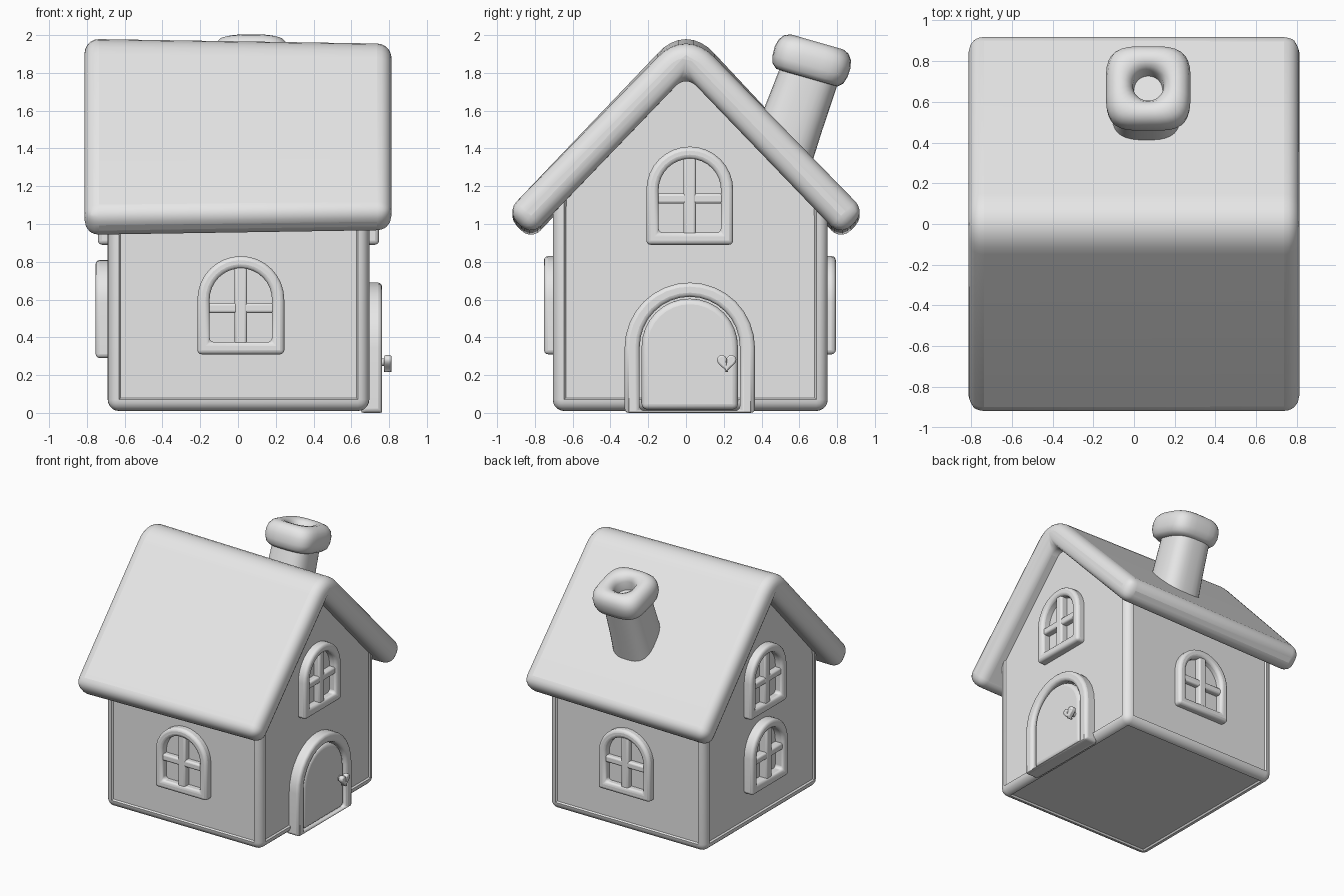
import bpy, bmesh, math
from mathutils import Matrix, Vector

if "Cube" in bpy.data.objects:
    bpy.data.objects.remove(bpy.data.objects["Cube"])

clay = bpy.data.materials.new("clay_grey")
clay.diffuse_color = (0.8, 0.8, 0.8, 1)
clay.use_nodes = True
clay.node_tree.nodes["Principled BSDF"].inputs["Base Color"].default_value = clay.diffuse_color


def finish(name, bm, bevel=0.0, segments=4, limit=35, smooth=40):
    """Turn a bmesh into a smooth-shaded object with rounded edges."""
    bmesh.ops.recalc_face_normals(bm, faces=bm.faces)
    me = bpy.data.meshes.new(name)
    bm.to_mesh(me)
    bm.free()
    me.materials.append(clay)
    ob = bpy.data.objects.new(name, me)
    bpy.context.collection.objects.link(ob)
    if bevel:
        mod = ob.modifiers.new("round", 'BEVEL')
        mod.width = bevel
        mod.segments = segments
        mod.limit_method = 'ANGLE'
        mod.angle_limit = math.radians(limit)
        mod.use_clamp_overlap = False
    bpy.ops.object.select_all(action='DESELECT')
    ob.select_set(True)
    bpy.context.view_layer.objects.active = ob
    bpy.ops.object.shade_smooth_by_angle(angle=math.radians(smooth))
    return ob


def prism(pts, w0, w1, hole=None):
    """Extrude a (u, v) outline from w0 to w1, with an optional matching hole."""
    bm = bmesh.new()
    loops = [[[bm.verts.new((u, v, w)) for u, v in p] for w in (w0, w1)]
             for p in ([pts, hole] if hole else [pts])]
    n = len(pts)
    for lo, hi in loops:
        for i in range(n):
            j = (i + 1) % n
            bm.faces.new((lo[i], lo[j], hi[j], hi[i]))
    for k in (0, 1):
        if hole:
            a, b = loops[0][k], loops[1][k]
            for i in range(n):
                j = (i + 1) % n
                bm.faces.new((a[i], a[j], b[j], b[i]))
        else:
            bm.faces.new(loops[0][k])
    return bm


def loft(rings, n=32):
    """Stack rounded-square rings given as (radius, height, squareness)."""
    bm = bmesh.new()
    rows = []
    for r, z, e in rings:
        row = []
        for i in range(n):
            t = 2 * math.pi * (i + 0.5) / n
            c, s = math.cos(t), math.sin(t)
            row.append(bm.verts.new((r * math.copysign(abs(c) ** e, c),
                                     r * math.copysign(abs(s) ** e, s), z)))
        rows.append(row)
    for a, b in zip(rows, rows[1:]):
        for i in range(n):
            j = (i + 1) % n
            bm.faces.new((a[i], a[j], b[j], b[i]))
    bm.faces.new(rows[0])
    bm.faces.new(rows[-1])
    return bm


def arch(width, bottom, spring, n=16):
    """Outline with a flat sill and a half-round top."""
    r = width / 2
    return [(-r, bottom), (r, bottom)] + [
        (r * math.cos(math.pi * i / n), spring + r * math.sin(math.pi * i / n))
        for i in range(n + 1)]


def on_wall(x, y, z, turn):
    """Frame with u to the right, v up and w pointing out of a wall."""
    return (Matrix.Translation((x, y, z)) @ Matrix.Rotation(math.radians(turn), 4, 'Z')
            @ Matrix.Rotation(math.pi / 2, 4, 'X'))


# Profiles drawn in (y, z) are swept along x
ALONG_X = Matrix(((0, 0, 1, 0), (1, 0, 0, 0), (0, 1, 0, 0), (0, 0, 0, 1)))

# Walls: gabled block with rounded corners and slightly sunken wall panels
bm = prism([(-0.705, 0.01), (0.75, 0.01), (0.75, 1.04), (0.0, 1.85), (-0.705, 1.09)], -0.69, 0.695)
bm.transform(ALONG_X)
bmesh.ops.recalc_face_normals(bm, faces=bm.faces)
corners = [e for e in bm.edges
           if abs(e.verts[0].co.x - e.verts[1].co.x) < 0.01
           and abs(e.verts[0].co.y - e.verts[1].co.y) < 0.01
           or max(v.co.z for v in e.verts) < 0.02]
bmesh.ops.bevel(bm, geom=corners, offset=0.06, segments=5, profile=0.5, affect='EDGES')
bm.normal_update()
panels = [f for f in bm.faces if f.calc_area() > 0.5 and f.normal.z < 0.3]
bmesh.ops.inset_individual(bm, faces=panels, thickness=0.012, depth=-0.012)
finish("walls", bm)

# Roof: one thick folded slab with a soft ridge and rounded eaves
ridge = [(0.15, 1.90), (0.115, 1.933), (0.078, 1.956), (0.04, 1.970), (0.0, 1.975)]
half = [(0.82, 0.915), (0.95, 1.05)] + ridge
roof_profile = [(0.0, 1.80)] + half + [(-y, z) for y, z in reversed(half[:-1])]
bm = prism(roof_profile, -0.812, 0.812)
bm.transform(ALONG_X)
for v in bm.verts:  # gentle hand-made taper along the ridge
    v.co.z = 1.45 + (v.co.z - 1.45) * (0.985 - 0.03 * v.co.x)
finish("roof", bm, 0.075, 5)


# Windows: arched frame with crossing bars
def window(name, x, y, z, turn, out):
    m = on_wall(x, y, z, turn)
    bm = prism(arch(0.46, 0, 0.29), -0.04, out, arch(0.33, 0.065, 0.29))
    bm.transform(m)
    finish(name + "_frame", bm, 0.022, 3)
    for part, (u0, u1, v0, v1, w) in {
            "upright": (-0.033, 0.033, 0.04, 0.48, out - 0.012),
            "crossbar": (-0.19, 0.19, 0.218, 0.272, out - 0.015)}.items():
        bm = prism([(u0, v0), (u1, v0), (u1, v1), (u0, v1)], -0.04, w)
        bm.transform(m)
        finish(f"{name}_{part}", bm, 0.014, 3)


window("front_window", 0.015, -0.70, 0.31, 0, 0.052)
window("back_window", 0.0, 0.745, 0.31, 180, 0.048)
window("right_upper_window", 0.695, 0.02, 0.89, 90, 0.052)
window("left_upper_window", -0.69, 0.0, 0.89, -90, 0.052)
window("left_lower_window", -0.69, 0.0, 0.29, -90, 0.064)

# Door: arched surround, padded leaf and heart-shaped handle
door = on_wall(0.695, 0.02, 0, 90)
bm = prism(arch(0.69, 0, 0.345), -0.04, 0.068, arch(0.53, 0.012, 0.35))
bm.transform(door)
finish("door_frame", bm, 0.022, 3)

bm = prism(arch(0.51, 0.018, 0.35), -0.04, 0.055)
bm.transform(door)
finish("door", bm, 0.03, 4)

heart = []
for i in range(32):
    t = 2 * math.pi * i / 32
    heart.append((0.0032 * 16 * math.sin(t) ** 3,
                  0.0032 * (13 * math.cos(t) - 5 * math.cos(2 * t)
                            - 2 * math.cos(3 * t) - math.cos(4 * t))))
bm = prism(heart, 0.078, 0.118)
bm.transform(door @ Matrix.Translation((0.195, 0.268, 0)))
finish("door_handle", bm, 0.009, 2, limit=60)

bm = loft([(0.02, 0.03, 1), (0.02, 0.09, 1)], 12)
bm.transform(door @ Matrix.Translation((0.195, 0.268, 0)))
finish("handle_stem", bm)

# Chimney: leaning shaft and a plump rounded-square cap with a flue hole
bm = loft([(0.175, -0.42, 0.7), (0.165, -0.2, 0.7), (0.158, 0.08, 0.7)])
bm.transform(Matrix.Translation((0.06, 0.635, 1.74)) @ Matrix.Rotation(math.radians(-20), 4, 'X'))
finish("chimney_shaft", bm)

bm = loft([(0.13, -0.095, 0.65), (0.17, -0.092, 0.6), (0.195, -0.07, 0.56),
           (0.207, -0.03, 0.55), (0.209, 0.02, 0.55), (0.200, 0.06, 0.56),
           (0.178, 0.09, 0.6), (0.145, 0.104, 0.65), (0.115, 0.100, 0.8),
           (0.09, 0.082, 0.9), (0.076, 0.05, 1), (0.07, -0.02, 1)])
bm.transform(Matrix.Translation((0.07, 0.665, 1.864)) @ Matrix.Rotation(math.radians(-16), 4, 'X'))
finish("chimney_cap", bm, smooth=60)
